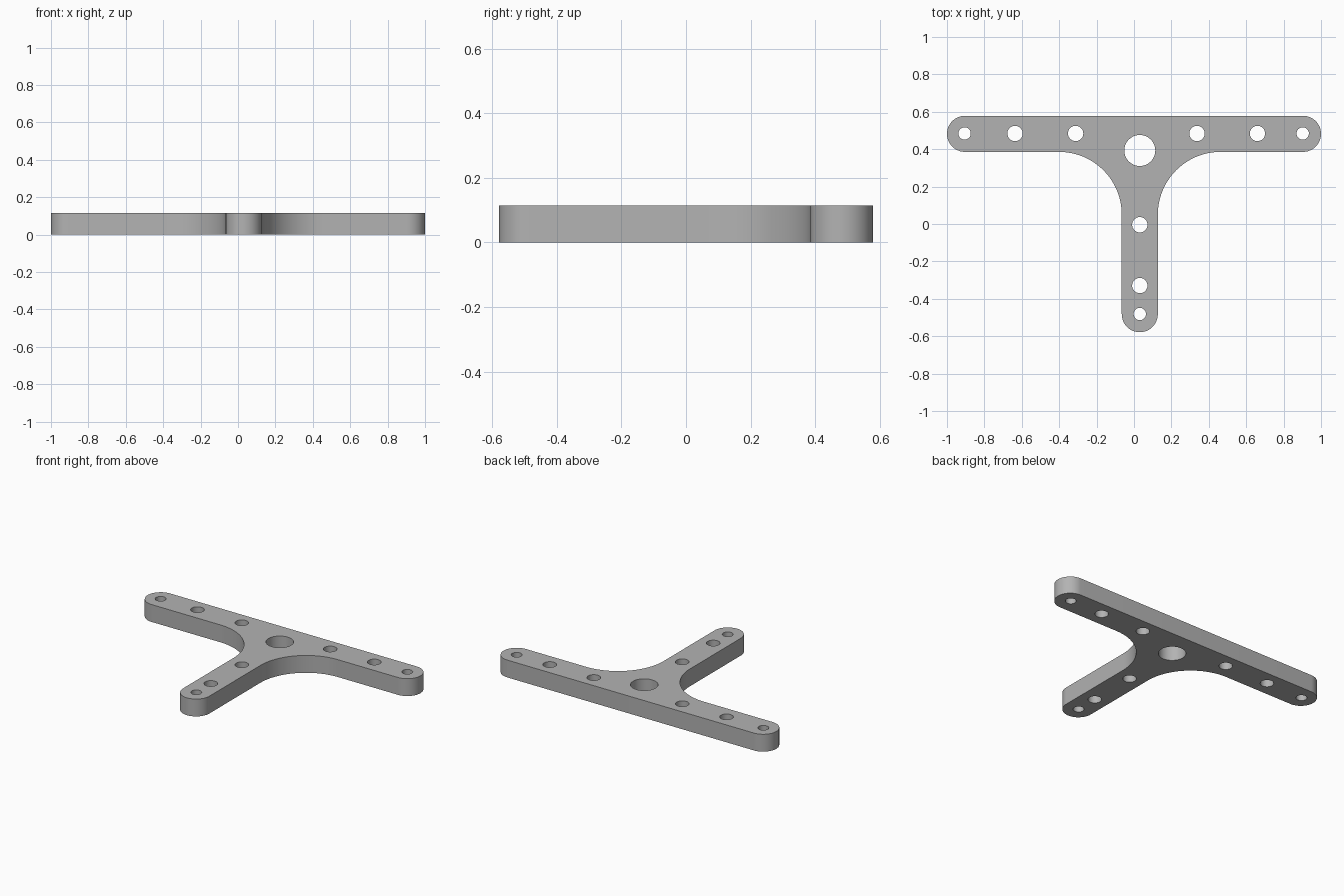
import bpy
import bmesh
from math import cos, sin, radians
from mathutils import Vector

if "Cube" in bpy.data.objects:
    bpy.data.objects.remove(bpy.data.objects["Cube"])

THICK = 0.115
R = 0.0965            # half width of the arms
BAR_Y = 0.482         # centre line of the crossbar
STEM_X = 0.031        # centre line of the stem
FILLET = 0.335


def arc(x, y, r, start, end, steps):
    """Points along a circular arc, angles in degrees."""
    angles = [radians(start + (end - start) * i / steps) for i in range(steps + 1)]
    return [Vector((x + r * cos(a), y + r * sin(a), 0)) for a in angles]


# Outline of the T: rounded arm ends joined by wide inner fillets
fillet_y = BAR_Y - R - FILLET
offset = R + FILLET
outline = (
    arc(1 - R, BAR_Y, R, 90, -90, 24)
    + arc(STEM_X + offset, fillet_y, FILLET, 90, 180, 24)
    + arc(STEM_X, -BAR_Y, R, 0, -180, 24)
    + arc(STEM_X - offset, fillet_y, FILLET, 0, 90, 24)
    + arc(R - 1, BAR_Y, R, 270, 90, 24)
)

# Through holes: x, y, radius
SMALL, MEDIUM, LARGE = 0.033, 0.041, 0.083
holes = [(STEM_X, 0.393, LARGE)]
holes += [(x, BAR_Y + 0.002, MEDIUM) for x in (-0.636, -0.312, 0.337, 0.66)]
holes += [(x, BAR_Y + 0.002, SMALL) for x in (-0.906, 0.902)]
holes += [(STEM_X, -0.004, MEDIUM), (STEM_X, -0.329, MEDIUM), (STEM_X, -0.481, SMALL)]

# Fill the outline around the holes and extrude it to a plate
bm = bmesh.new()
for loop in [outline] + [arc(x, y, r, 0, 360, 32)[:-1] for x, y, r in holes]:
    verts = [bm.verts.new(p) for p in loop]
    for a, b in zip(verts, verts[1:] + verts[:1]):
        bm.edges.new((a, b))
bmesh.ops.triangle_fill(bm, edges=bm.edges[:], use_beauty=True, normal=(0, 0, 1))
result = bmesh.ops.extrude_face_region(bm, geom=bm.faces[:], use_keep_orig=True)
top = [v for v in result["geom"] if isinstance(v, bmesh.types.BMVert)]
bmesh.ops.translate(bm, verts=top, vec=(0, 0, THICK))
bmesh.ops.recalc_face_normals(bm, faces=bm.faces[:])

mesh = bpy.data.meshes.new("t_bracket_plate")
bm.to_mesh(mesh)
bm.free()
plate = bpy.data.objects.new("t_bracket_plate", mesh)
bpy.context.collection.objects.link(plate)

# Plain grey finish
grey = bpy.data.materials.new("plain_grey")
grey.use_nodes = True
colour = (0.45, 0.45, 0.45, 1)
grey.diffuse_color = colour
grey.node_tree.nodes["Principled BSDF"].inputs["Base Color"].default_value = colour
mesh.materials.append(grey)

# Smooth curved walls, sharp rims
bpy.ops.object.select_all(action="DESELECT")
plate.select_set(True)
bpy.context.view_layer.objects.active = plate
bpy.ops.object.shade_smooth_by_angle(angle=radians(30))
